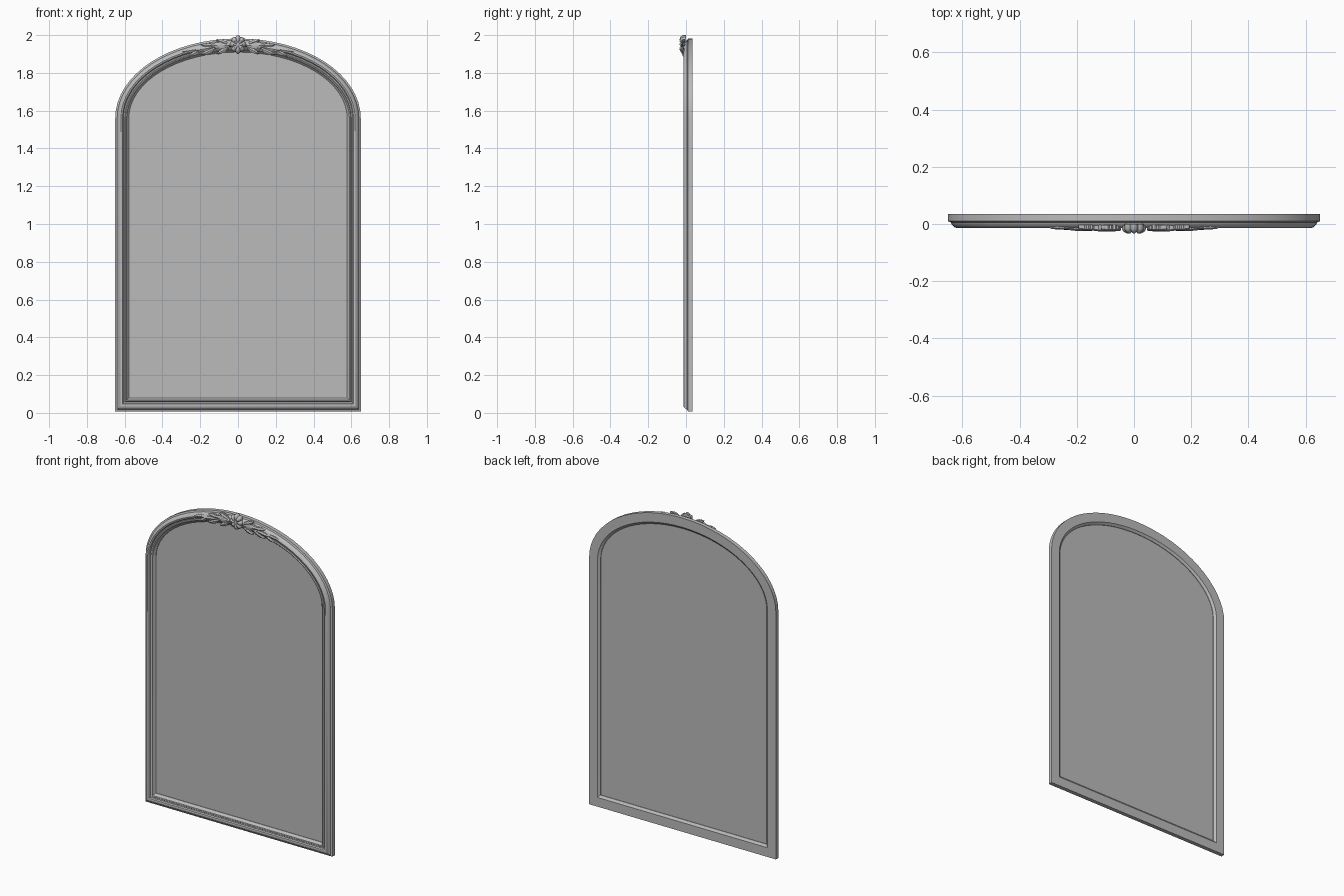
import bpy, bmesh, math

if "Cube" in bpy.data.objects:
    bpy.data.objects.remove(bpy.data.objects["Cube"])

HALF_W, BASE, SPRING, RISE = 0.65, 0.008, 1.56, 0.422


def material(name, v):
    m = bpy.data.materials.new(name)
    m.diffuse_color = (v, v, v, 1)
    m.use_nodes = True
    m.node_tree.nodes["Principled BSDF"].inputs["Base Color"].default_value = m.diffuse_color
    return m


frame_mat = material("frame grey", 0.5)
glass_mat = material("glass grey", 0.5)


def make(name, bm, mat, smooth=None):
    bmesh.ops.recalc_face_normals(bm, faces=bm.faces)
    me = bpy.data.meshes.new(name)
    bm.to_mesh(me)
    bm.free()
    me.materials.append(mat)
    ob = bpy.data.objects.new(name, me)
    bpy.context.collection.objects.link(ob)
    if smooth:
        bpy.ops.object.select_all(action='DESELECT')
        ob.select_set(True)
        bpy.context.view_layer.objects.active = ob
        bpy.ops.object.shade_smooth_by_angle(angle=math.radians(smooth))
    return ob


def outline(d, n=32):
    """Arched outline, inset by d."""
    w = HALF_W - d
    pts = [(-w, BASE + d), (w, BASE + d)]
    for i in range(n + 1):
        a = math.pi * i / n
        pts.append((w * math.cos(a), SPRING + (RISE - d) * math.sin(a)))
    return pts


# Moulded frame: profile (inset, y) swept round the arch
profile = [(0, .035), (0, .010), (.010, .006), (.013, -.002), (.022, -.011),
           (.030, -.014), (.038, -.012), (.043, -.005), (.050, -.004),
           (.054, -.009), (.060, -.007), (.064, .001), (.072, .008),
           (.072, .024), (.058, .035)]
bm = bmesh.new()
rings = [[bm.verts.new((x, y, z)) for x, z in outline(d)] for d, y in profile]
for k, r in enumerate(rings):
    s = rings[(k + 1) % len(rings)]
    for i in range(len(r)):
        j = (i + 1) % len(r)
        bm.faces.new((r[i], r[j], s[j], s[i]))
make("moulded_frame", bm, frame_mat, 30)

# Mirror glass: thin arched slab
bm = bmesh.new()
front = [bm.verts.new((x, .011, z)) for x, z in outline(.069)]
back = [bm.verts.new((x, .021, z)) for x, z in outline(.069)]
bm.faces.new(front)
bm.faces.new(back)
for i in range(len(front)):
    j = (i + 1) % len(front)
    bm.faces.new((front[i], front[j], back[j], back[i]))
make("mirror_glass", bm, glass_mat)


# Shell crest: scalloped, fluted dome
bm = bmesh.new()
N, LOBES = 64, 8
levels = [(1.0, .0), (1.0, -.018), (.85, -.028), (.55, -.034), (.25, -.028)]
rows = []
for f, y in levels:
    row = []
    for i in range(N):
        a = 2 * math.pi * i / N
        lobe = abs(math.cos(a * LOBES / 2))
        r = .042 * f * (.84 + .16 * lobe)
        flute = .006 * (1 - lobe) if y < -.02 else 0
        row.append(bm.verts.new((r * math.sin(a), y + flute, 1.951 + 1.15 * r * math.cos(a))))
    rows.append(row)
for r, s in zip(rows, rows[1:]):
    for i in range(N):
        j = (i + 1) % N
        bm.faces.new((r[i], r[j], s[j], s[i]))
bm.faces.new(rows[0])
bm.faces.new(rows[-1])
make("shell_crest", bm, frame_mat, 40)


def arch_point(x, d=.036):
    w = HALF_W - d
    return SPRING + (RISE - d) * math.sqrt(1 - (x / w) ** 2)


def leaf(bm, side, x, dz, angle, length, width, y):
    """Notched leaf with a raised midrib, pointing away from the crest."""
    n = 10
    z = arch_point(x) + dz
    tilt = math.radians(angle) + math.atan2(arch_point(x + .01) - arch_point(x), .01)
    rows = []
    for i in range(n + 1):
        t = i / n
        w = width * (math.sin(math.pi * (t * .88 + .09)) ** .8) * (1 if i % 2 else .7)
        curl = y - .004 * math.sin(math.pi * t)
        row = []
        for v, yy in ((-w, -.004), (-w, curl + .005), (0, curl),
                      (w, curl + .005), (w, -.004)):
            u = length * t
            px = x + u * math.cos(tilt) - v * math.sin(tilt)
            pz = z + u * math.sin(tilt) + v * math.cos(tilt)
            row.append(bm.verts.new((side * px, yy, pz)))
        rows.append(row)
    for r, s in zip(rows, rows[1:]):
        for k in range(5):
            m = (k + 1) % 5
            bm.faces.new((r[k], r[m], s[m], s[k]))
    bm.faces.new(rows[0])
    bm.faces.new(rows[-1])


# Leaf sprays either side of the crest: x, dz, angle, length, width, front y
leaves = [(.045, .000, 4, .10, .022, -.023), (.050, .006, 24, .07, .014, -.021),
          (.050, -.012, -24, .07, .014, -.021), (.125, .004, 14, .07, .014, -.019),
          (.120, -.010, -16, .08, .015, -.020), (.130, -.002, -2, .10, .014, -.021),
          (.200, -.006, -14, .07, .012, -.017), (.205, .002, 4, .09, .011, -.016)]
for side, label in ((-1, "left"), (1, "right")):
    bm = bmesh.new()
    for spec in leaves:
        leaf(bm, side, *spec)
    make(label + "_leaf_spray", bm, frame_mat, 30)
